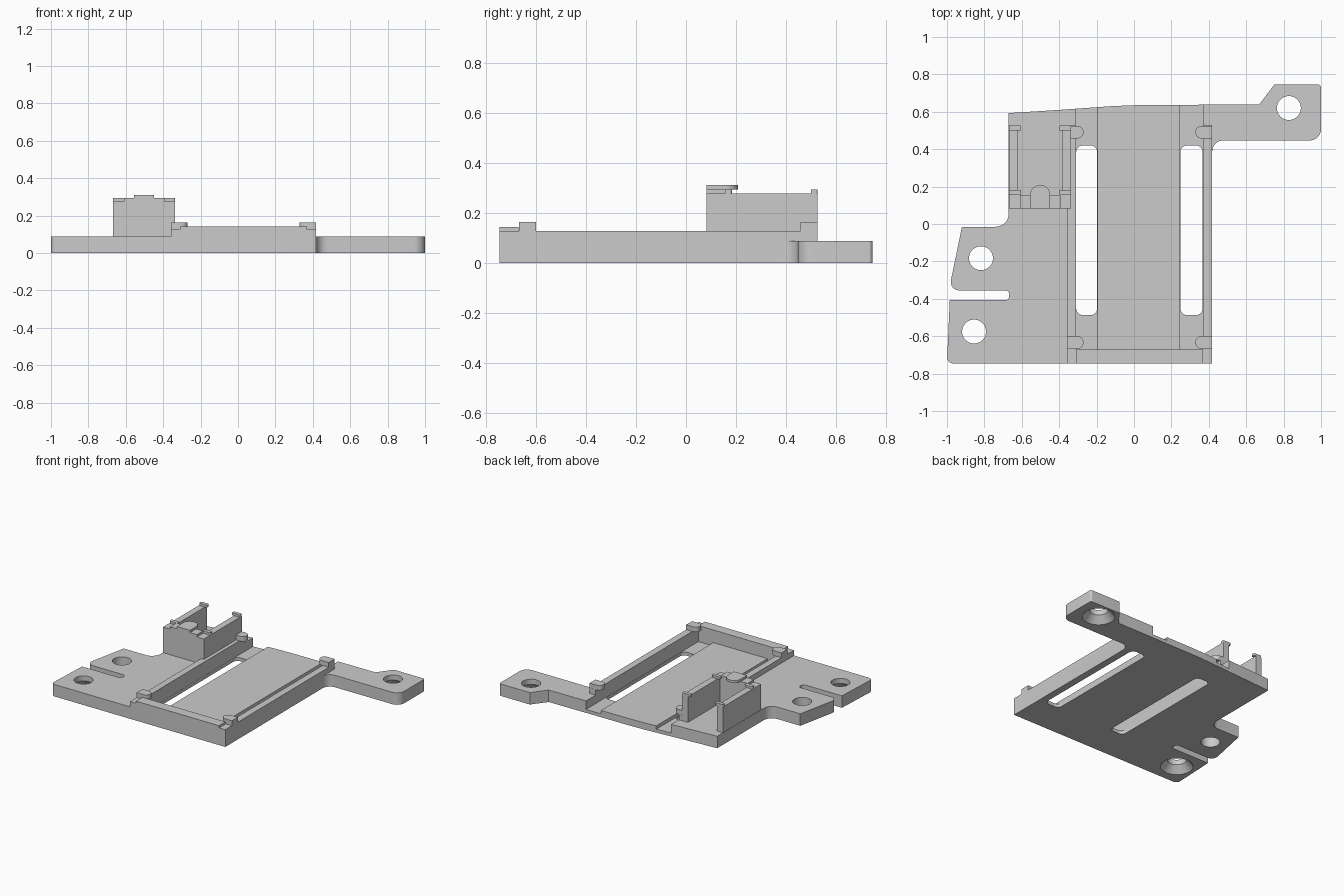
import bpy, bmesh, math
from mathutils import Vector

if "Cube" in bpy.data.objects:
    bpy.data.objects.remove(bpy.data.objects["Cube"], do_unlink=True)

grey = bpy.data.materials.new("matte_grey")
grey.use_nodes = True
grey.diffuse_color = (0.6, 0.6, 0.6, 1)
grey.node_tree.nodes["Principled BSDF"].inputs["Base Color"].default_value = (0.6, 0.6, 0.6, 1)


def rounded(points, steps=8):
    """Outline from (x, y, corner radius) points."""
    out = []
    n = len(points)
    for i, (x, y, r) in enumerate(points):
        p = Vector((x, y, 0))
        if not r:
            out.append(p)
            continue
        u = (Vector((*points[i - 1][:2], 0)) - p).normalized()
        v = (Vector((*points[(i + 1) % n][:2], 0)) - p).normalized()
        half = u.angle(v) / 2
        c = p + (u + v).normalized() * r / math.sin(half)
        t = r / math.tan(half)
        a, b = (p + u * t - c).normalized(), (p + v * t - c).normalized()
        out += [c + a.slerp(b, k / steps).normalized() * r for k in range(steps + 1)]
    return out


def finish(name, bm):
    bmesh.ops.recalc_face_normals(bm, faces=bm.faces)
    mesh = bpy.data.meshes.new(name)
    bm.to_mesh(mesh)
    bm.free()
    mesh.materials.append(grey)
    ob = bpy.data.objects.new(name, mesh)
    bpy.context.collection.objects.link(ob)
    return ob


def prism(name, points, z0, z1):
    bm = bmesh.new()
    face = bm.faces.new([bm.verts.new((p.x, p.y, z0)) for p in rounded(points)])
    top = bmesh.ops.extrude_face_region(bm, geom=[face], use_keep_orig=True)["geom"]
    verts = [g for g in top if isinstance(g, bmesh.types.BMVert)]
    bmesh.ops.translate(bm, verts=verts, vec=(0, 0, z1 - z0))
    return finish(name, bm)


def box(name, x0, x1, y0, y1, z0, z1, r=0):
    return prism(name, [(x0, y0, r), (x1, y0, r), (x1, y1, r), (x0, y1, r)], z0, z1)


def cone(name, x, y, r0, r1, z0, z1):
    bm = bmesh.new()
    bmesh.ops.create_cone(bm, cap_ends=True, segments=40, radius1=r0, radius2=r1, depth=z1 - z0)
    bmesh.ops.translate(bm, verts=bm.verts, vec=(x, y, (z0 + z1) / 2))
    return finish(name, bm)


def cut(target, cutter):
    mod = target.modifiers.new("cut", "BOOLEAN")
    mod.operation, mod.solver, mod.object = "DIFFERENCE", "EXACT", cutter
    bpy.context.view_layer.objects.active = target
    bpy.ops.object.modifier_apply(modifier=mod.name)
    bpy.data.objects.remove(cutter, do_unlink=True)


def smooth(ob):
    bpy.ops.object.select_all(action="DESELECT")
    ob.select_set(True)
    bpy.context.view_layer.objects.active = ob
    bpy.ops.object.shade_smooth_by_angle(angle=math.radians(30))


# Base plate with mounting ears
TOP, POCKET, CHANNEL = 0.088, 0.05, 0.025
plate = prism("base_plate", [
    (-1, -0.745, 0.03), (0.418, -0.745, 0), (0.418, 0.447, 0.06), (1, 0.447, 0.06),
    (1, 0.745, 0.015), (0.75, 0.745, 0), (0.67, 0.64, 0), (0, 0.635, 0),
    (-0.12, 0.63, 0), (-0.4, 0.61, 0), (-0.67, 0.593, 0), (-0.67, -0.015, 0.07),
    (-0.92, -0.015, 0), (-0.99, -0.355, 0.045), (-0.667, -0.355, 0.02),
    (-0.667, -0.407, 0.02), (-0.985, -0.407, 0)], 0, TOP)

# Sunken board pocket, open at the back, with deeper channels and long slots
cut(plate, box("pocket", -0.31, 0.368, -0.67, 0.8, POCKET, 0.2))
for x0, x1 in ((-0.31, -0.195), (0.247, 0.368)):
    cut(plate, box("channel", x0, x1, -0.67, 0.8, CHANNEL, 0.2))
    cut(plate, box("slot", x0 + 0.001, x1 - 0.002, -0.487, 0.42, -0.1, 0.2, 0.035))

# Screw holes, two countersunk from below
for x, y, sunk in ((0.828, 0.62, True), (-0.855, -0.575, True), (-0.818, -0.183, False)):
    cut(plate, cone("hole", x, y, 0.064, 0.064, -0.1, 0.2))
    if sunk:
        cut(plate, cone("countersink", x, y, 0.118, 0.06, -0.01, 0.055))
smooth(plate)

# Board cradle: rails, front lip and corner clips
for side, outer, inner, tip in (("right", -0.358, -0.31, -0.27), ("left", 0.418, 0.368, 0.328)):
    box(side + "_rail", min(outer, inner), max(outer, inner), -0.745, 0.526, TOP, 0.127)
    for end, y0 in (("front", -0.667), ("back", 0.457)):
        y1 = y0 + 0.068
        clip = prism(f"{end}_{side}_clip", [
            (inner, y0, 0), (tip, y0, 0.033), (tip, y1, 0.033), (inner, y1, 0)], 0.127, 0.163)
        smooth(clip)
        box(f"{end}_{side}_clip_post", min(outer, inner), max(outer, inner), y0, y1, 0.127, 0.163)
box("front_lip", -0.31, 0.368, -0.745, -0.67, TOP, 0.143)

# Open-backed holder
box("holder_front_wall", -0.668, -0.336, 0.082, 0.155, TOP, 0.277)
box("holder_front_cap", -0.61, -0.393, 0.082, 0.155, 0.277, 0.294)
for side, outer, inner, tip in (("right", -0.668, -0.62, -0.603), ("left", -0.336, -0.384, -0.401)):
    lo, hi = min(outer, inner), max(outer, inner)
    box(f"holder_{side}_wall", lo, hi, 0.155, 0.526, TOP, 0.277)
    for end, y0, y1 in (("front", 0.155, 0.183), ("back", 0.499, 0.526)):
        box(f"holder_{end}_{side}_hook", min(outer, tip), max(outer, tip), y0, y1, 0.277, 0.294, 0.008)
tab = prism("holder_tab", [(-0.556, 0.082, 0), (-0.448, 0.082, 0),
                           (-0.448, 0.208, 0.053), (-0.556, 0.208, 0.053)], 0.294, 0.311)
smooth(tab)
